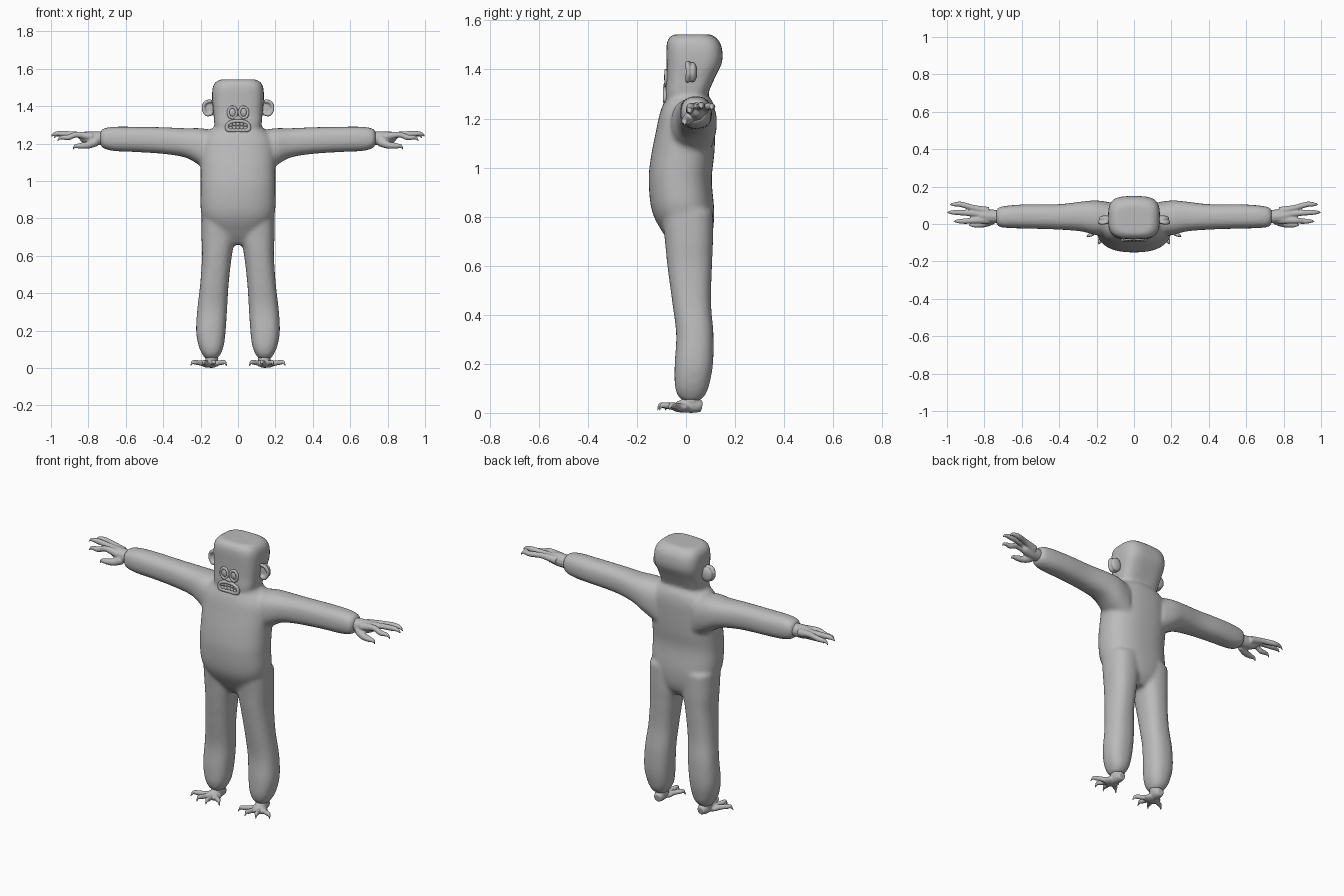
import bpy, bmesh, math
from mathutils import Vector

cube = bpy.data.objects.get("Cube")
if cube:
    bpy.data.objects.remove(cube)

GREY = (0.5, 0.5, 0.5, 1)
fur = bpy.data.materials.new("plain grey")
fur.use_nodes = True
fur.diffuse_color = GREY
fur.node_tree.nodes["Principled BSDF"].inputs["Base Color"].default_value = GREY


def refine(rows, steps=5):
    """Pass a smooth spline through rows of numbers."""
    out = []
    for i in range(len(rows) - 1):
        a, b = rows[max(i - 1, 0)], rows[i]
        c, d = rows[i + 1], rows[min(i + 2, len(rows) - 1)]
        for s in range(steps):
            t = s / steps
            out.append([q + t / 2 * (r - p + t * (2 * p - 5 * q + 4 * r - u + t * (3 * (q - r) + u - p)))
                        for p, q, r, u in zip(a, b, c, d)])
    return out + [list(rows[-1])]


def skin(bm, rings):
    """Join rings of points into a closed skin."""
    loops = [[bm.verts.new(p) for p in ring] for ring in rings]
    n = len(loops[0])
    for low, high in zip(loops, loops[1:]):
        for i in range(n):
            j = (i + 1) % n
            bm.faces.new((low[i], low[j], high[j], high[i]))
    bm.faces.new(loops[0][::-1])
    bm.faces.new(loops[-1])


def loft(bm, rows, place, power=2.4, n=40):
    """Rows hold position, then the two bounds on each cross axis."""
    def bend(v):
        return math.copysign(abs(v) ** (2 / power), v)
    rings = []
    for t, a0, a1, b0, b1 in refine(rows):
        ring = []
        for i in range(n):
            w = math.tau * i / n
            a = (a0 + a1) / 2 + (a1 - a0) / 2 * bend(math.cos(w))
            b = (b0 + b1) / 2 + (b1 - b0) / 2 * bend(math.sin(w))
            ring.append(place(t, a, b))
        rings.append(ring)
    skin(bm, rings)


def tube(bm, rows, n=12):
    """Rows hold a point and a radius."""
    rows = refine(rows, 4)
    points = [Vector(r[:3]) for r in rows]
    rings = []
    for i, row in enumerate(rows):
        along = points[min(i + 1, len(rows) - 1)] - points[max(i - 1, 0)]
        turn = along.to_track_quat('Z', 'Y')
        rings.append([points[i] + turn @ Vector((math.cos(w), math.sin(w), 0)) * row[3]
                      for w in (math.tau * k / n for k in range(n))])
    skin(bm, rings)


def finish(name, bm, voxel=0, blend=0, mirror=False):
    bmesh.ops.recalc_face_normals(bm, faces=bm.faces)
    for f in bm.faces:
        f.smooth = True
    mesh = bpy.data.meshes.new(name)
    bm.to_mesh(mesh)
    bm.free()
    mesh.materials.append(fur)
    ob = bpy.data.objects.new(name, mesh)
    bpy.context.collection.objects.link(ob)
    if voxel:
        mod = ob.modifiers.new("merge", 'REMESH')
        mod.mode, mod.voxel_size, mod.use_smooth_shade = 'VOXEL', voxel, True
        mod = ob.modifiers.new("soften", 'SMOOTH')
        mod.factor, mod.iterations = 0.5, blend
    if mirror:
        ob.modifiers.new("mirror", 'MIRROR')
    return ob


def ball(bm, centre, size):
    made = bmesh.ops.create_uvsphere(bm, u_segments=24, v_segments=14, radius=1)["verts"]
    for v in made:
        v.co = Vector(a + b * c for a, b, c in zip(centre, size, v.co))


def hoop(bm, centre, wide, tall, thick, droop=0.0, power=2, n=36, m=10):
    """A closed ring facing the front."""
    grid = []
    for i in range(n):
        w = math.tau * i / n
        c, s = math.cos(w), math.sin(w)
        c, s = (math.copysign(abs(v) ** (2 / power), v) for v in (c, s))
        row = []
        for k in range(m):
            q = math.tau * k / m
            x, z = c * (wide + thick * math.cos(q)), s * (tall + thick * math.cos(q))
            row.append(bm.verts.new((centre[0] + x, centre[1] + thick * math.sin(q),
                                     centre[2] + z - droop * x * x)))
        grid.append(row)
    for i in range(n):
        for k in range(m):
            a, b = grid[i], grid[(i + 1) % n]
            j = (k + 1) % m
            bm.faces.new((a[k], b[k], b[j], a[j]))


# Body: torso, head, arms and legs merged into one soft skin
body = bmesh.new()
upright = lambda t, a, b: (a, b, t)
torso = [(.66, .05, -.04, .07), (.72, .14, -.085, .105), (.82, .195, -.138, .115),
         (.95, .2, -.152, .105), (1.05, .2, -.142, .115), (1.15, .2, -.122, .12),
         (1.22, .19, -.107, .12), (1.27, .15, -.088, .108), (1.3, .11, -.07, .08)]
head = [(1.22, .1, -.08, .07), (1.3, .125, -.084, .09), (1.36, .131, -.08, .115),
        (1.43, .138, -.08, .147), (1.49, .137, -.08, .146), (1.525, .124, -.072, .128),
        (1.543, .095, -.05, .1)]
loft(body, [(z, -w, w, f, b) for z, w, f, b in torso], upright)
loft(body, [(z, -w, w, f, b) for z, w, f, b in head], upright, 3.4)
arm = [(.12, -.06, .115, 1.03, 1.27), (.2, -.06, .126, 1.08, 1.282), (.28, -.04, .12, 1.125, 1.282),
       (.4, -.03, .106, 1.145, 1.287), (.55, -.025, .106, 1.155, 1.29), (.66, -.022, .1, 1.16, 1.29),
       (.72, -.015, .09, 1.175, 1.28), (.738, .01, .07, 1.2, 1.26)]
leg = [(.05, .11, .175, -.015, .055), (.075, .093, .192, -.036, .08), (.12, .076, .211, -.046, .096),
       (.2, .066, .224, -.046, .11), (.32, .058, .217, -.04, .112), (.45, .05, .202, -.056, .102),
       (.6, .033, .192, -.076, .106), (.7, .015, .195, -.086, .11), (.82, .01, .195, -.1, .11)]
for side in (-1, 1):
    loft(body, arm, lambda t, a, b: (side * t, a, b))
    loft(body, leg, lambda t, a, b: (side * a, b, t))
finish("body", body, 0.011, 5)

# Hands: palm, three clawed fingers and a thumb
hand = bmesh.new()
tube(hand, [(.71, .04, 1.228, .034), (.75, .04, 1.228, .037), (.79, .042, 1.23, .036),
            (.83, .05, 1.235, .028), (.85, .055, 1.237, .01)])
for y0, y1, tip, z1 in ((.022, .015, .965, 1.225), (.05, .062, 1.0, 1.245), (.068, .105, .985, 1.24)):
    mid = .5 * (y0 + y1)
    tube(hand, [(.78, y0, 1.235, .024), (.86, mid, 1.248, .016), (tip - .06, y1, z1 + .008, .015),
                (tip - .025, y1, z1 + .008, .011), (tip - .008, y1, z1, .006), (tip, y1, z1 - .014, .002)])
tube(hand, [(.76, .02, 1.21, .025), (.8, .002, 1.193, .02), (.845, -.005, 1.188, .015),
            (.872, -.005, 1.185, .009), (.883, -.005, 1.165, .002)])
finish("hands", hand, 0.005, 2, True)

# Feet: heel, sole and four clawed toes
foot = bmesh.new()
tube(foot, [(.138, .065, .026, .022), (.14, .04, .03, .03), (.145, 0, .03, .03),
            (.15, -.035, .024, .022)])
ball(foot, (.14, .02, .05), (.035, .038, .03))
ball(foot, (.148, -.02, .022), (.05, .04, .02))
for x, y in ((.255, -.07), (.19, -.11), (.125, -.118), (.06, -.085)):
    base = Vector((.148, -.005, .022))
    end = Vector((x, y, .02))
    shape = ((.2, 0, .02), (.5, .006, .014), (.75, .01, .013), (.88, .012, .009), (1, -.012, .002))
    tube(foot, [(*(base.lerp(end, t) + Vector((0, 0, lift))), r) for t, lift, r in shape])
finish("feet", foot, 0.005, 2, True)

# Ears: dished shell with a raised rim
ear = bmesh.new()
ball(ear, (.153, .028, 1.388), (.036, .018, .042))
tube(ear, [(.135, .01, 1.362, .009), (.165, .006, 1.354, .01), (.182, .008, 1.375, .01),
           (.184, .008, 1.402, .01), (.168, .006, 1.424, .01), (.138, .01, 1.426, .009)])
finish("ears", ear, 0.005, 3, True)

# Eyes: bulging ball inside a heavy lid ring
eye = bmesh.new()
ball(eye, (.03, -.076, 1.368), (.02, .014, .026))
hoop(eye, (.03, -.08, 1.366), .022, .029, .008)
finish("eyes", eye, mirror=True)

# Nose and muzzle pad between eyes and mouth
nose = bmesh.new()
ball(nose, (0, -.078, 1.335), (.026, .014, .014))
finish("nose", nose)

# Mouth: thick drooping lips around two rows of teeth
lips = bmesh.new()
hoop(lips, (0, -.085, 1.296), .06, .025, .0095, 2.2, 2.8)
finish("lips", lips)
teeth = bmesh.new()
for i in range(-2, 3):
    for row in (-1, 1):
        x = i * .02
        ball(teeth, (x, -.082, 1.295 + row * .01 - 2.2 * x * x), (.0105, .009, .011))
finish("teeth", teeth)
